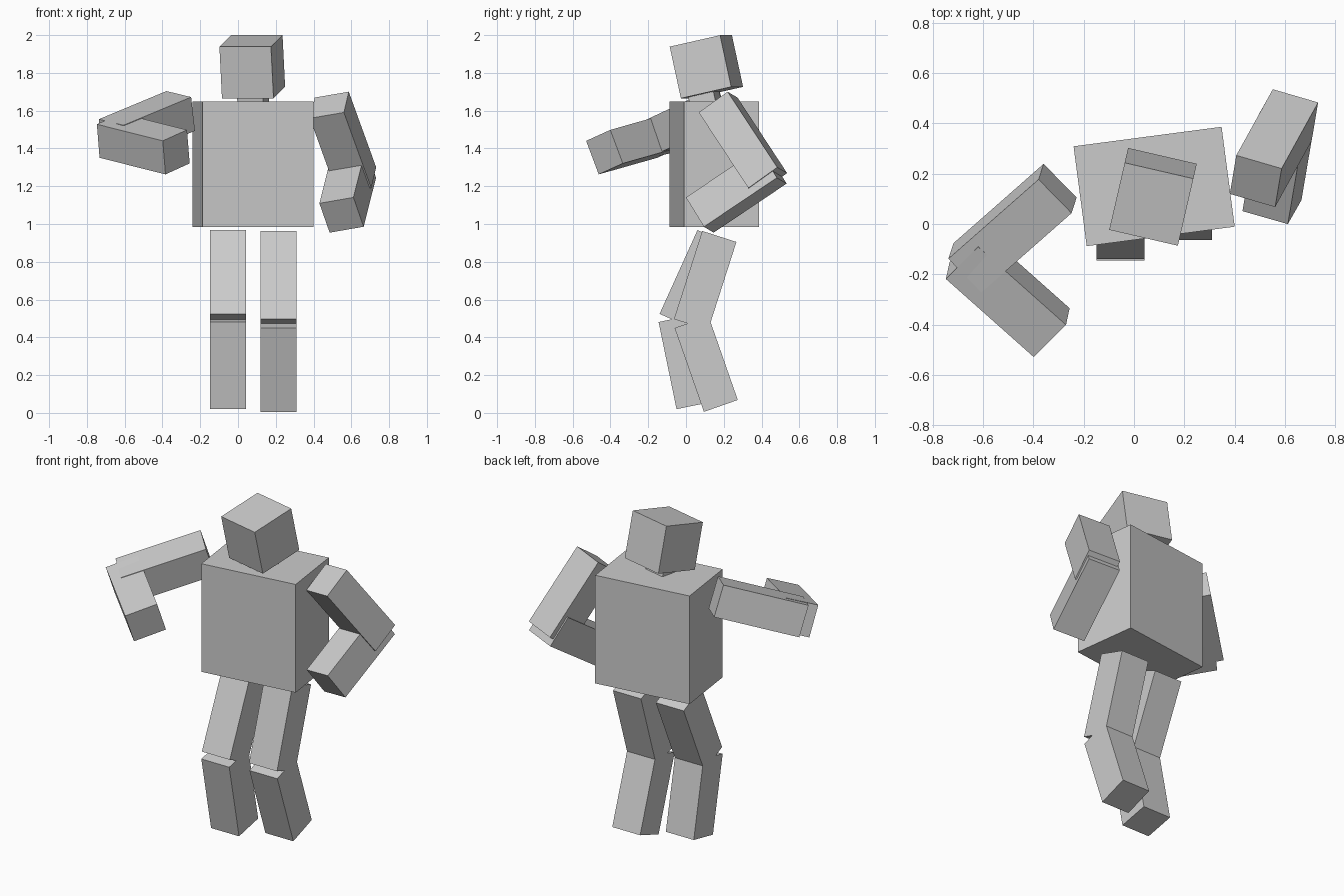
import bpy
from math import radians
from mathutils import Matrix, Vector

if "Cube" in bpy.data.objects:
    bpy.data.objects.remove(bpy.data.objects["Cube"])


def box(name, centre, size, tilt=0.0, turn=0.0):
    """Box tilted about its own x axis, then turned about z."""
    bpy.ops.mesh.primitive_cube_add(size=1)
    ob = bpy.context.object
    ob.name = name
    ob.matrix_world = (Matrix.Translation(centre)
                       @ Matrix.Rotation(radians(turn), 4, 'Z')
                       @ Matrix.Rotation(radians(tilt), 4, 'X')
                       @ Matrix.Diagonal((*size, 1)))
    return ob


def limb(name, end, along, across, length, width=0.19):
    """Square bar starting at the middle of its end cap and running along a direction."""
    a = Vector(along).normalized()
    w = Vector(across)
    w = (w - a * w.dot(a)).normalized()
    rot = Matrix((w, a.cross(w), a)).transposed().to_4x4()
    ob = box(name, (0, 0, 0), (1, 1, 1))
    ob.matrix_world = (Matrix.Translation(Vector(end) + a * length / 2) @ rot
                       @ Matrix.Diagonal((width, width, length, 1)))


# Torso, neck and head
box("torso", (0.08, 0.149, 1.317), (0.593, 0.40, 0.665), turn=7.5)
box("neck", (0.08, 0.10, 1.66), (0.14, 0.14, 0.07), tilt=12.5, turn=-13)
box("head", (0.0755, 0.108, 1.8325), (0.28, 0.28, 0.28), tilt=12.5, turn=-13)

# Arm bent with the hand at the hip
hinge = (0.182, -0.053, 0.031)
limb("left_upper_arm", (0.4835, 0.170, 1.630), (0.29, 0.525, -0.80), hinge, 0.50)
limb("left_forearm", (0.548, 0.073, 1.0475), (0.14, 0.823, 0.553), hinge, 0.47)

# Arm held out and folded forward
limb("right_upper_arm", (-0.3035, 0.141, 1.5985), (-0.716, -0.63, -0.298),
     (0.132, -0.135, -0.032), 0.50)
limb("right_forearm", (-0.327, -0.4315, 1.3805), (-0.735, 0.653, 0.185),
     (0.016, 0.064, -0.176), 0.475)

# Legs with bent knees: thighs run down from the hip, shins up from the foot
X = (1, 0, 0)
limb("left_thigh", (0.215, 0.1765, 0.934), (0, -0.306, -0.952), X, 0.49)
limb("left_shin", (0.215, 0.1845, 0.037), (0, -0.33, 0.944), X, 0.47)
limb("right_thigh", (-0.053, 0.1475, 0.929), (0, -0.412, -0.911), X, 0.487)
limb("right_shin", (-0.053, 0.043, 0.039), (0, -0.202, 0.98), X, 0.471)
